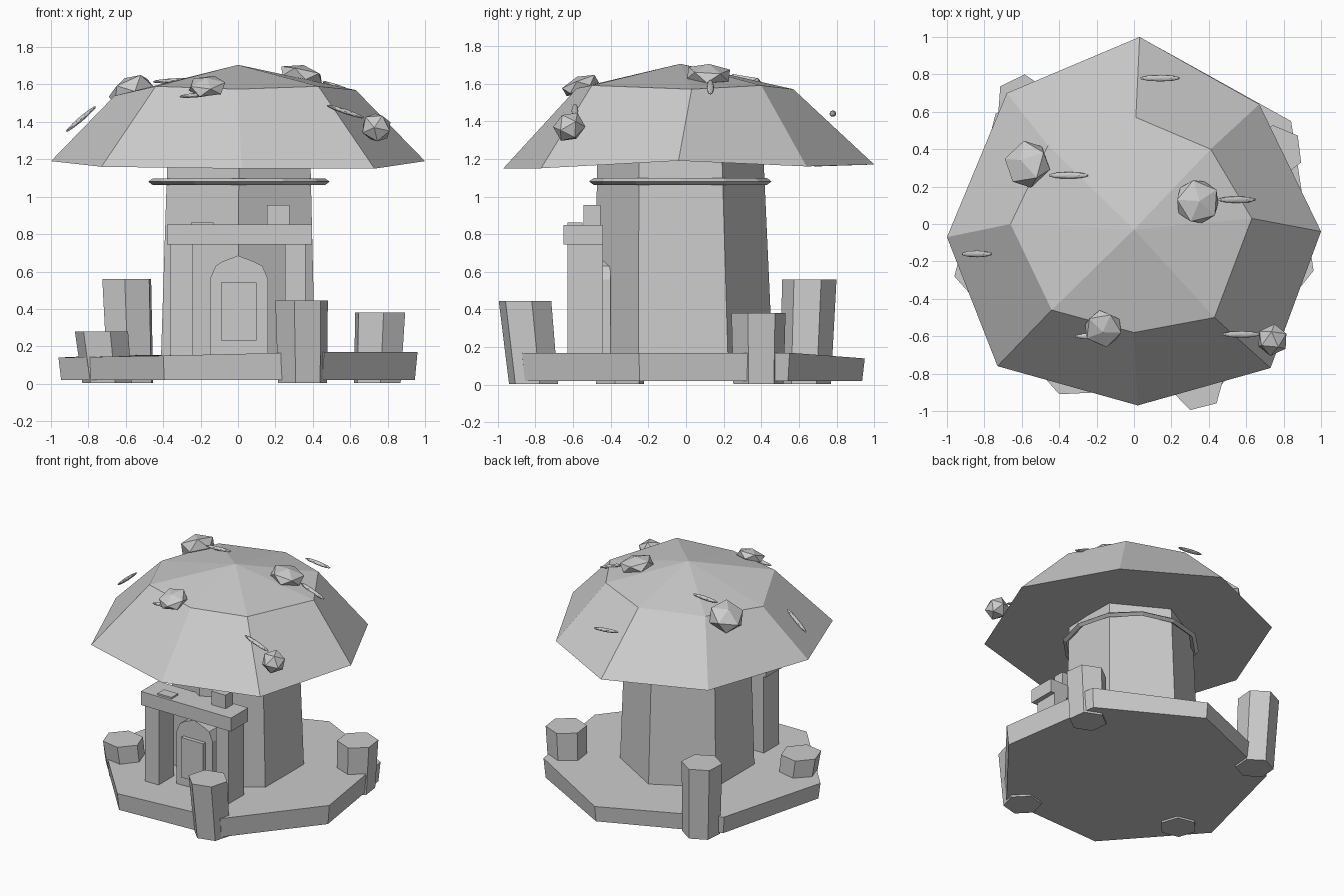
import bpy, bmesh, math
from mathutils import Vector, Matrix

if "Cube" in bpy.data.objects:
    bpy.data.objects.remove(bpy.data.objects["Cube"])


def finish(name, bm):
    bmesh.ops.recalc_face_normals(bm, faces=bm.faces[:])
    me = bpy.data.meshes.new(name)
    bm.to_mesh(me)
    bm.free()
    ob = bpy.data.objects.new(name, me)
    bpy.context.collection.objects.link(ob)
    return ob


def loft(name, rings, apex=None):
    """Skin equal-length rings bottom to top; close with caps or an apex."""
    bm = bmesh.new()
    vs = [[bm.verts.new(p) for p in r] for r in rings]
    n = len(vs[0])
    for a, b in zip(vs, vs[1:]):
        for i in range(n):
            j = (i + 1) % n
            bm.faces.new((a[i], a[j], b[j], b[i]))
    bm.faces.new(vs[0][::-1])
    if apex:
        t = bm.verts.new(apex)
        for i in range(n):
            bm.faces.new((vs[-1][i], vs[-1][(i + 1) % n], t))
    else:
        bm.faces.new(vs[-1])
    return finish(name, bm)


def ngon(cx, cy, z, r, n, start=0):
    return [(cx + r * math.cos(start + math.tau * i / n),
             cy + r * math.sin(start + math.tau * i / n), z) for i in range(n)]


def box(name, x0, x1, y0, y1, z0, z1):
    def ring(z):
        return [(x0, y0, z), (x1, y0, z), (x1, y1, z), (x0, y1, z)]
    return loft(name, [ring(z0), ring(z1)])


def pebble(name, loc, scale, rot, sub=1):
    bm = bmesh.new()
    bmesh.ops.create_icosphere(bm, subdivisions=sub, radius=1)
    bm.transform(Matrix.Translation(loc) @ rot @ Matrix.Diagonal((*scale, 1)))
    return finish(name, bm)


# Stone base slab (irregular heptagon)
slab = [(.96, -.25, .17), (.84, .55, .17), (.12, .95, .14), (-.74, .59, .15),
        (-.96, -.28, .14), (-.40, -.91, .15), (.46, -.87, .17)]
loft("base_slab", [[(x * .985, y * .985, .02) for x, y, z in slab], slab])

# Hexagonal stem and collar ring
loft("stem", [ngon(0, -.015, .15, .475, 6, math.pi / 6),
              ngon(.005, -.03, 1.25, .44, 6, math.pi / 6)])
bm = bmesh.new()
N = 12
ring = [[bm.verts.new((.005 + (.46 + dr) * math.cos(math.tau * i / N),
                       -.03 + (.46 + dr) * math.sin(math.tau * i / N), 1.08 + dz))
         for dr, dz in ((.025, 0), (0, .018), (-.025, 0), (0, -.018))] for i in range(N)]
for i in range(N):
    a, b = ring[i], ring[(i + 1) % N]
    for k in range(4):
        m = (k + 1) % 4
        bm.faces.new((a[k], b[k], b[m], a[m]))
finish("collar", bm)

# Faceted mushroom cap
rim = [(1, -.04, 1.19), (.67, .64, 1.16), (.03, 1, 1.17), (-.68, .70, 1.16),
       (-1, -.07, 1.19), (-.73, -.76, 1.16), (.02, -.97, 1.15), (.73, -.77, 1.15)]
shoulder = [(.63, .03, 1.57), (.41, .40, 1.59), (.01, .57, 1.57), (-.46, .42, 1.57),
            (-.66, 0, 1.54), (-.44, -.46, 1.59), (0, -.58, 1.575), (.43, -.50, 1.59)]
loft("mushroom_cap", [rim, shoulder], apex=(0, -.03, 1.705))

# Four leaning hexagonal posts: base x, y, lean x, y, top height
for i, (x, y, dx, dy, h) in enumerate([(.345, -.81, -.005, -.045, .445),
                                       (-.575, .635, -.02, .02, .56),
                                       (.745, .385, .015, 0, .38),
                                       (-.70, -.35, -.03, -.02, .28)]):
    s = .25 + i * .2
    loft(f"post_{i + 1}", [ngon(x, y, .005, .135, 6, s),
                           ngon(x + dx, y + dy, h, .145, 6, s)])

# Doorway: pillars, lintel, arched door, panel
box("pillar_left", -.36, -.24, -.63, -.44, .15, .75)
box("pillar_right", .25, .36, -.63, -.44, .15, .75)
box("lintel", -.38, .395, -.65, -.44, .745, .85)
box("lintel_stone", .155, .275, -.545, -.455, .85, .955)
box("lintel_chip", -.25, -.13, -.63, -.55, .845, .862)
arch = [(-.15, .15), (.16, .15), (.16, .56), (.13, .63), (.08, .655), (0, .685),
        (-.08, .655), (-.12, .63), (-.15, .56)]
loft("arched_door", [[(x, y, z) for x, z in arch] for y in (-.54, -.40)])
box("door_panel", -.09, .10, -.57, -.53, .23, .54)

# Faceted warts lying on the cap: centre, radius, thickness, outward normal
for i, (c, r, t, n) in enumerate([((-.57, .32, 1.56), .135, .085, (-.5, .3, 1)),
                                  ((.34, .12, 1.65), .13, .055, (.2, .05, 1)),
                                  ((-.165, -.56, 1.59), .11, .05, (-.05, -.4, 1)),
                                  ((.74, -.62, 1.37), .088, .08, (.5, -.6, 1))]):
    rot = Vector(n).to_track_quat('Z', 'Y').to_matrix().to_4x4()
    pebble(f"cap_wart_{i + 1}", c, (r, r, t), rot)

# Thin slivers on the cap: centre and slope in x
for i, (c, tilt) in enumerate([((-.35, .26, 1.62), -.05), ((.55, .13, 1.58), .35),
                               ((.14, .78, 1.44), .1), ((-.84, -.16, 1.415), -.7),
                               ((.575, -.59, 1.455), .33), ((-.21, -.60, 1.545), -.1)]):
    pebble(f"cap_sliver_{i + 1}", c, (.11, .018, .013), Matrix.Rotation(tilt, 4, 'Y'), 2)
